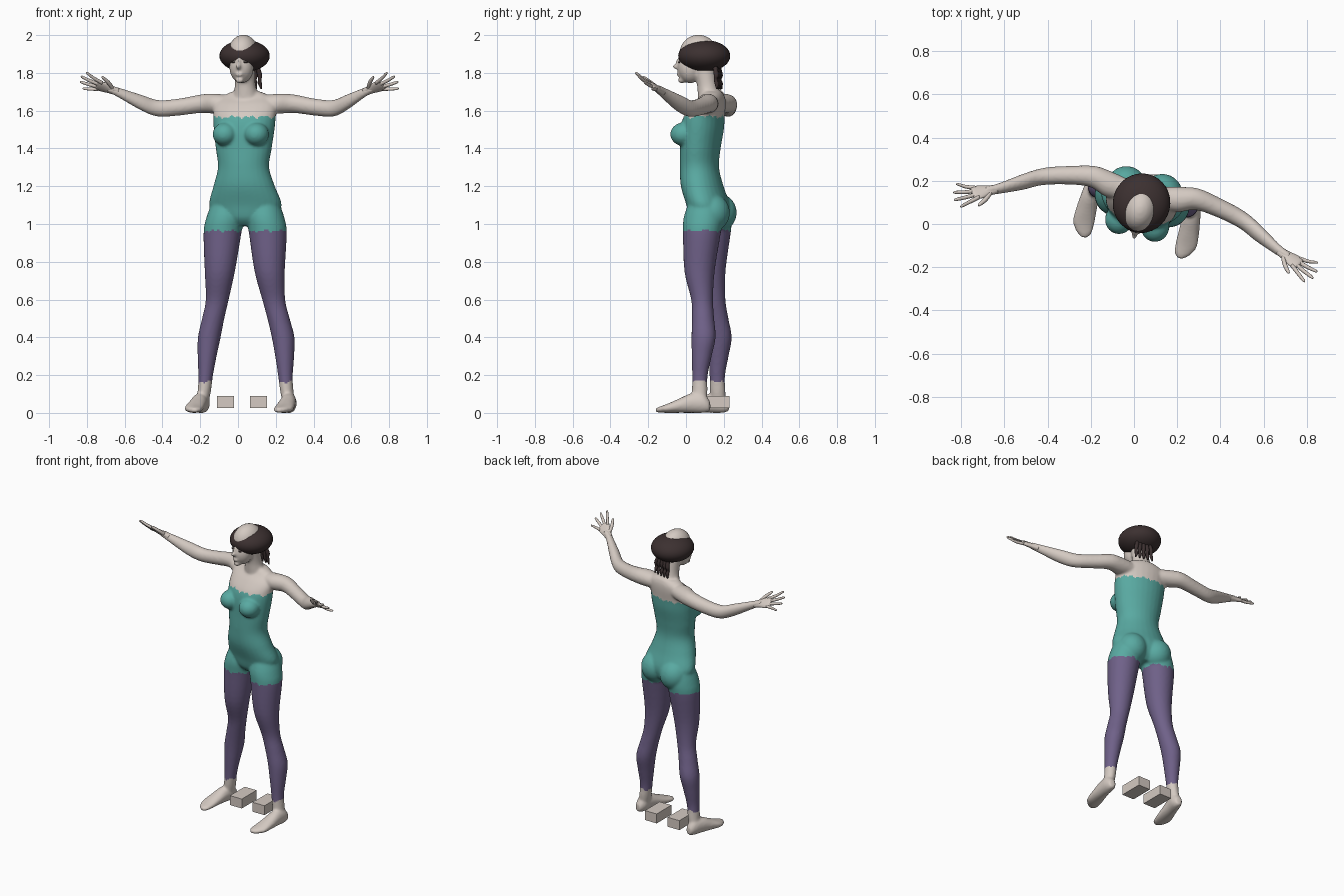
import bpy, bmesh
from math import sin, cos, pi, radians
from mathutils import Matrix, Vector

if "Cube" in bpy.data.objects:
    bpy.data.objects.remove(bpy.data.objects["Cube"])

X, Y, Z = Vector((1, 0, 0)), Vector((0, 1, 0)), Vector((0, 0, 1))
TURN = Matrix.Translation((0.04, 0.12, 0)) @ Matrix.Rotation(radians(-12.3), 4, 'Z')
SIDES = (Matrix.Identity(4), Matrix.Scale(-1, 4, X))


def material(name, rgb):
    m = bpy.data.materials.new(name)
    m.use_nodes = True
    m.diffuse_color = (*rgb, 1)
    m.node_tree.nodes["Principled BSDF"].inputs["Base Color"].default_value = (*rgb, 1)
    return m


skin = material("pale_skin", (0.66, 0.59, 0.54))
teal = material("teal_suit", (0.10, 0.40, 0.36))
purple = material("purple_leggings", (0.16, 0.12, 0.25))
brown = material("dark_brown_hair", (0.045, 0.03, 0.03))


def smooth_path(rows, steps=5):
    """Catmull-Rom through rows of x, y, z, radius, radius."""
    out = []
    for i in range(len(rows) - 1):
        p = [rows[max(0, min(len(rows) - 1, i + k))] for k in (-1, 0, 1, 2)]
        for s in range(steps):
            t = s / steps
            out.append([0.5 * (2 * b + (c - a) * t + (2 * a - 5 * b + 4 * c - d) * t * t
                               + (3 * b - a - 3 * c + d) * t ** 3) for a, b, c, d in zip(*p)])
    return out + [rows[-1]]


def loft(bm, rows, u, v, m=SIDES[0], n=28):
    """Closed tube of elliptical rings spanned by u and v."""
    rings = []
    for x, y, z, a, b in smooth_path(rows):
        c = Vector((x, y, z))
        rings.append([bm.verts.new(m @ (c + u * a * cos(2 * pi * k / n) + v * b * sin(2 * pi * k / n)))
                      for k in range(n)])
    for r, s in zip(rings, rings[1:]):
        for k in range(n):
            bm.faces.new((r[k], r[(k + 1) % n], s[(k + 1) % n], s[k]))
    bm.faces.new(rings[0])
    bm.faces.new(rings[-1])


def ball(bm, centre, radii, m=SIDES[0]):
    bmesh.ops.create_uvsphere(bm, u_segments=32, v_segments=20, radius=1,
                              matrix=m @ Matrix.Translation(centre) @ Matrix.Diagonal((*radii, 1)))


def finish(name, bm, mats, place=TURN, smooth=True):
    bmesh.ops.recalc_face_normals(bm, faces=bm.faces)
    me = bpy.data.meshes.new(name)
    bm.to_mesh(me)
    bm.free()
    for m in mats:
        me.materials.append(m)
    for p in me.polygons:
        p.use_smooth = smooth
    ob = bpy.data.objects.new(name, me)
    ob.matrix_world = place
    bpy.context.collection.objects.link(ob)
    return ob


# Body: torso, neck and head
bm = bmesh.new()
loft(bm, [(0, 0, .99, .07, .06), (0, 0, 1.03, .15, .095), (0, -.003, 1.1, .195, .11),
          (0, -.035, 1.2, .165, .11), (0, -.05, 1.3, .137, .102), (0, -.045, 1.4, .15, .105),
          (0, -.035, 1.5, .163, .112), (0, -.024, 1.57, .168, .105), (0, 0, 1.63, .17, .085),
          (0, .02, 1.67, .14, .062), (0, .02, 1.7, .08, .05)], X, Y)
loft(bm, [(0, .01, 1.65, .075, .065), (0, 0, 1.7, .062, .058), (0, -.01, 1.75, .054, .054),
          (0, -.03, 1.84, .055, .06)], X, Y)
ball(bm, (0, -.055, 1.905), (.079, .101, .097))
ball(bm, (0, -.1, 1.83), (.064, .066, .085))
ball(bm, (0, -.145, 1.762), (.024, .022, .018))
ball(bm, (0, -.168, 1.833), (.014, .029, .014))
ball(bm, (0, -.157, 1.853), (.01, .022, .03))
ball(bm, (0, -.161, 1.792), (.023, .012, .011))

# Body: paired parts
for m in SIDES:
    ball(bm, (.085, -.118, 1.475), (.066, .07, .062), m)
    ball(bm, (.085, .035, 1.06), (.095, .096, .1), m)
    loft(bm, [(.1, 0, 1.1, .085, .09), (.11, -.005, 1.03, .1, .105), (.123, -.01, .95, .1, .1),
              (.135, -.02, .75, .08, .08), (.153, -.002, .6, .061, .058), (.177, .008, .5, .059, .059),
              (.2, .016, .4, .06, .064), (.21, .008, .3, .05, .053), (.216, 0, .2, .039, .041),
              (.223, 0, .12, .035, .041), (.235, 0, .05, .033, .04)], X, Y, m)
    loft(bm, [(.235, .058, .035, .02, .025), (.235, .025, .05, .036, .05), (.24, -.04, .052, .042, .052),
              (.243, -.11, .037, .048, .037), (.243, -.17, .024, .051, .024),
              (.233, -.215, .017, .036, .016), (.228, -.237, .014, .012, .011)], X, Z, m)
    loft(bm, [(.08, .02, 1.635, .05, .045), (.17, .03, 1.637, .06, .053), (.25, .048, 1.637, .05, .049),
              (.36, .03, 1.62, .044, .045), (.47, 0, 1.612, .042, .044), (.55, -.04, 1.64, .041, .042),
              (.67, -.103, 1.698, .026, .026), (.72, -.122, 1.718, .022, .02)], Y, Z, m)
body = finish("body", bm, [])

# Fuse the body into one skin, then dress it by height
fuse = body.modifiers.new("fuse", 'REMESH')
fuse.mode, fuse.voxel_size = 'VOXEL', 0.008
soften = body.modifiers.new("soften", 'SMOOTH')
soften.factor, soften.iterations = 0.5, 6
graph = bpy.context.evaluated_depsgraph_get()
mesh = bpy.data.meshes.new_from_object(body.evaluated_get(graph))
body.modifiers.clear()
body.data = mesh
mesh.materials.clear()
for mat in (skin, teal, purple):
    mesh.materials.append(mat)
for p in mesh.polygons:
    x, y, z = p.center
    z += 0.005 * sin(70 * x + 40 * y) + 0.004 * sin(170 * x)
    if abs(x) < 0.35 and z < 1.567:
        p.material_index = 1 if z > 0.965 else 2 if z > 0.165 else 0
    p.use_smooth = True

# Hands: palm, four spread fingers and a thumb, in a frame along the forearm
along = Vector((.88, -.35, .32)).normalized()
spread = Vector((-.47, -.67, .57))
spread = (spread - along * spread.dot(along)).normalized()
normal = along.cross(spread)
frame = Matrix((along, spread, normal)).transposed().to_4x4()
frame.translation = (.68, -.108, 1.703)
for m, name in zip(SIDES, ("left_hand", "right_hand")):
    bm = bmesh.new()
    hand = m @ frame
    loft(bm, [(-.01, 0, 0, .022, .02), (.03, 0, 0, .027, .017), (.07, 0, 0, .037, .014),
              (.1, 0, 0, .034, .011), (.11, 0, 0, .02, .006)], Y, Z, hand)
    for k, reach in enumerate((.165, .195, .205, .19)):
        o = (k - 1.5) * .019
        loft(bm, [(.085, o, 0, .01, .01), ((.085 + reach) / 2, o * 1.6, .003, .009, .009),
                  (reach - .01, o * 2.2, 0, .007, .007), (reach, o * 2.3, 0, .003, .003)], Y, Z, hand, 12)
    loft(bm, [(.02, .012, 0, .014, .012), (.055, .045, 0, .013, .011),
              (.095, .07, 0, .009, .008), (.105, .074, 0, .004, .004)], Y, Z, hand, 12)
    finish(name, bm, [skin])

# Hair: a full ring of hair around the bare crown, with thin plaits at the nape
bm = bmesh.new()
ball(bm, (0, -.024, 1.89), (.133, .138, .084))
finish("hair", bm, [brown])
bm = bmesh.new()
for x in (-.04, -.013, .013, .04, .065):
    loft(bm, [(x * .8, .045, 1.84, .012, .012), (x, .055, 1.79, .013, .013), (x, .052, 1.765, .009, .009),
              (x, .057, 1.745, .011, .011), (x * 1.1, .06, 1.715, .004, .004)], X, Y, n=12)
finish("plaits", bm, [brown])

# Eyes
bm = bmesh.new()
for m in SIDES:
    ball(bm, (.03, -.151, 1.856), (.016, .007, .005), m)
finish("eyes", bm, [brown])

# Loose heel blocks between the feet
for x, name in ((.108, "left_heel_block"), (-.065, "right_heel_block")):
    bm = bmesh.new()
    bmesh.ops.create_cube(bm, size=1, matrix=Matrix.Diagonal((.09, .16, .065, 1)))
    finish(name, bm, [skin], Matrix.Translation((x, .15, .058)), False)
